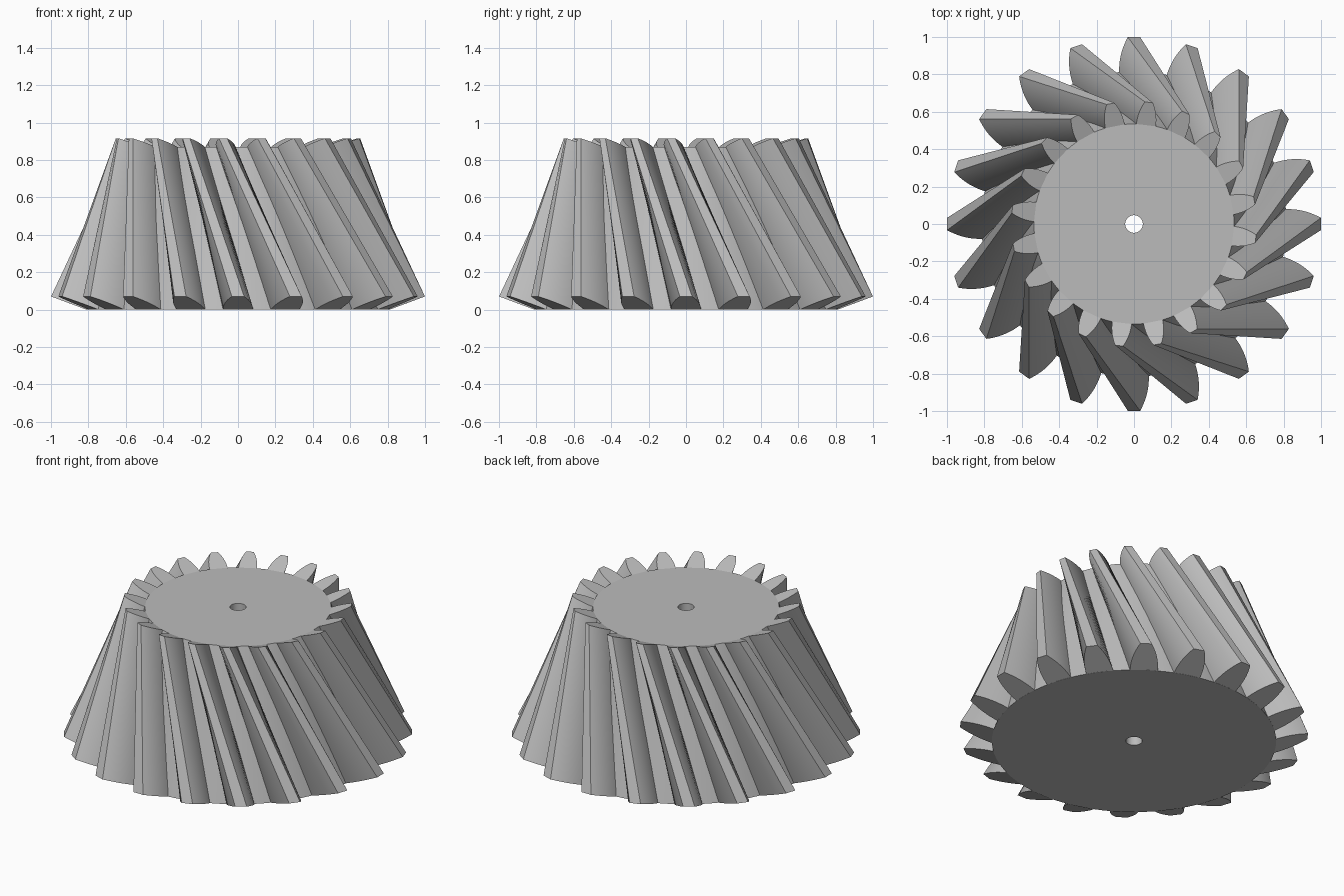
import bpy, bmesh
from math import cos, sin, radians, tau

TEETH = 20
TWIST = radians(-25)       # turn of each tooth from bottom to top
STEPS = 10                 # points along each tooth flank
ROOT_BOTTOM, ROOT_TOP, ROOT_HEIGHT = 0.816, 0.535, 0.87
HOLE = 0.047

cube = bpy.data.objects.get("Cube")
if cube:
    bpy.data.objects.remove(cube, do_unlink=True)

grey = bpy.data.materials.new("plain grey")
grey.use_nodes = True
grey.diffuse_color = (0.5, 0.5, 0.5, 1)
grey.node_tree.nodes["Principled BSDF"].inputs["Base Color"].default_value = grey.diffuse_color


def polar(radius, angle, z):
    return (radius * cos(angle), radius * sin(angle), z)


def finish(bm, name):
    bmesh.ops.recalc_face_normals(bm, faces=bm.faces)
    mesh = bpy.data.meshes.new(name)
    bm.to_mesh(mesh)
    bm.free()
    mesh.materials.append(grey)
    obj = bpy.data.objects.new(name, mesh)
    bpy.context.collection.objects.link(obj)
    bpy.ops.object.select_all(action='DESELECT')
    obj.select_set(True)
    bpy.context.view_layer.objects.active = obj
    bpy.ops.object.shade_smooth_by_angle(angle=radians(25))
    return obj


# Tapered core with the shaft hole
def build_core(segments=120):
    bm = bmesh.new()
    profile = [(HOLE, 0), (ROOT_BOTTOM, 0), (ROOT_TOP, ROOT_HEIGHT), (HOLE, ROOT_HEIGHT)]
    rings = [[bm.verts.new(polar(r, tau * i / segments, z)) for r, z in profile]
             for i in range(segments)]
    for i, ring in enumerate(rings):
        after = rings[(i + 1) % segments]
        for k in range(4):
            n = (k + 1) % 4
            bm.faces.new((ring[k], ring[n], after[n], after[k]))
    return finish(bm, "gear_core")


# Outline of one tooth end, lying square to the tapered side
def tooth_end(bm, root, z, scale, turn):
    outline = []
    for side in (-1, 1):
        flank = []
        for i in range(STEPS + 1):
            t = i / STEPS
            radius = root + 0.184 * scale * t
            half = scale * (0.08 - 0.047 * t ** 2.2)
            flank.append(bm.verts.new(polar(radius, turn + side * half / radius, z + 0.07 * scale * t)))
        outline += flank if side < 0 else flank[::-1]
    return outline


# Slanted teeth, each ruled straight between its two ends
def build_teeth():
    bm = bmesh.new()
    for i in range(TEETH):
        angle = tau * i / TEETH
        low = tooth_end(bm, ROOT_BOTTOM, 0, 1, angle)
        high = tooth_end(bm, ROOT_TOP, ROOT_HEIGHT, ROOT_TOP / ROOT_BOTTOM, angle + TWIST)
        bm.faces.new(low)
        bm.faces.new(high)
        for k in range(len(low)):
            n = (k + 1) % len(low)
            bm.faces.new((low[k], low[n], high[n], high[k]))
    return finish(bm, "gear_teeth")


build_core()
build_teeth()
